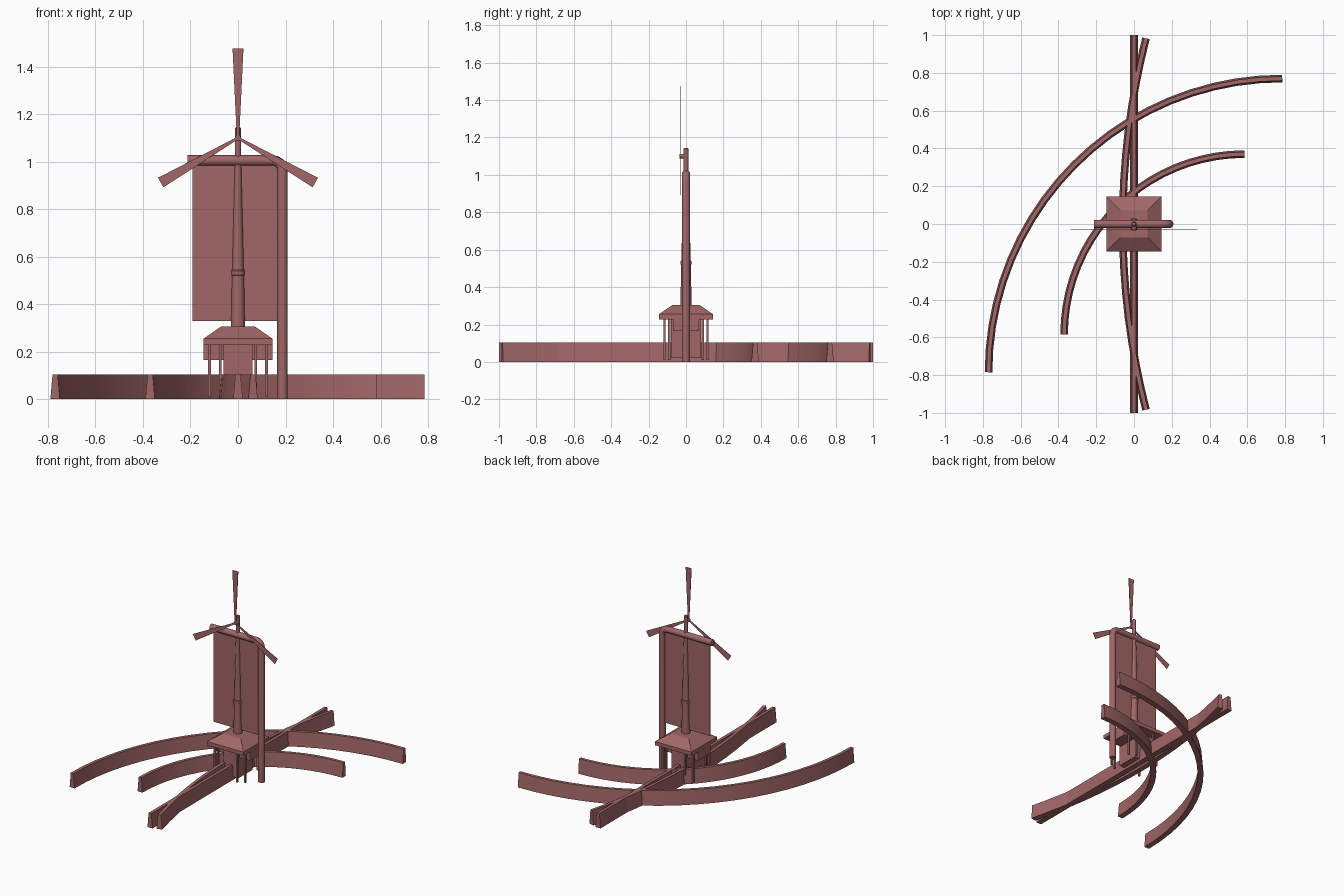
import bpy, bmesh
from math import sin, cos, pi, radians, atan2
from mathutils import Matrix, Vector

if "Cube" in bpy.data.objects:
    bpy.data.objects.remove(bpy.data.objects["Cube"])

mat = bpy.data.materials.new("dusty red")
mat.use_nodes = True
COLOR = (0.36, 0.135, 0.135, 1)
mat.diffuse_color = COLOR
mat.node_tree.nodes["Principled BSDF"].inputs["Base Color"].default_value = COLOR


def finish(name, bm, smooth=False):
    bmesh.ops.recalc_face_normals(bm, faces=bm.faces)
    mesh = bpy.data.meshes.new(name)
    bm.to_mesh(mesh)
    bm.free()
    mesh.materials.append(mat)
    ob = bpy.data.objects.new(name, mesh)
    bpy.context.collection.objects.link(ob)
    if smooth:
        for o in bpy.context.selected_objects:
            o.select_set(False)
        ob.select_set(True)
        bpy.context.view_layer.objects.active = ob
        bpy.ops.object.shade_smooth_by_angle(angle=radians(35))
    return ob


def box(name, lo, hi):
    bm = bmesh.new()
    bmesh.ops.create_cube(bm, size=1)
    for v in bm.verts:
        v.co = Vector([(a + b) / 2 + c * (b - a) for a, b, c in zip(lo, hi, v.co)])
    return finish(name, bm)


def loft(name, rings, smooth=False):
    """Skin a list of equal closed rings and cap both ends."""
    bm = bmesh.new()
    rows = [[bm.verts.new(p) for p in ring] for ring in rings]
    n = len(rows[0])
    for a, b in zip(rows, rows[1:]):
        for i in range(n):
            bm.faces.new((a[i], a[(i + 1) % n], b[(i + 1) % n], b[i]))
    bm.faces.new(rows[0])
    bm.faces.new(rows[-1])
    return finish(name, bm, smooth)


def lathe(name, profile, sides=16):
    return loft(name, [[(r * cos(2 * pi * i / sides), r * sin(2 * pi * i / sides), z)
                        for i in range(sides)] for r, z in profile], True)


def arc(cx, cy, r, start, end, steps):
    angles = [radians(start + (end - start) * i / steps) for i in range(steps + 1)]
    return [Vector((cx + r * cos(a), cy + r * sin(a), 0)) for a in angles]


def wall(name, path):
    """Sweep a tapered wall section along a ground path."""
    rings = []
    for i, p in enumerate(path):
        t = (path[min(i + 1, len(path) - 1)] - path[max(i - 1, 0)]).normalized()
        side = Vector((-t.y, t.x, 0))
        rings.append([p + side * w + Vector((0, 0, z))
                      for w, z in ((-0.02, 0), (0.02, 0), (0.011, 0.104), (-0.011, 0.104))])
    loft(name, rings, True)


# Ground walls
wall("straight_wall", [Vector((0, -1, 0)), Vector((0, 1, 0))])
wall("shallow_curved_wall", arc(3.92, 0, 3.98, 165.7, 194.3, 16))
wall("large_arc_wall", arc(0.785, -0.785, 1.555, 90, 180, 20))
wall("small_arc_wall", arc(0.585, -0.585, 0.955, 90, 180, 20))

# Hut with hipped roof
box("hut_core", (-0.06, -0.08, 0.02), (0.06, 0.08, 0.23))
box("hut_cross_beam", (-0.145, -0.07, 0.165), (0.145, 0.07, 0.228))


def square(h, z):
    return [(-h, -h, z), (h, -h, z), (h, h, z), (-h, h, z)]


loft("hut_roof", [square(0.145, 0.228), square(0.145, 0.255), square(0.072, 0.305)])
for sx, side in ((-1, "right"), (1, "left")):
    for sy, end in ((-1, "front"), (1, "back")):
        for k, (x, y) in enumerate(((0.12, 0.09), (0.075, 0.115))):
            x, y = x * sx, y * sy
            box(f"hut_post_{end}_{side}_{k + 1}",
                (x - 0.006, y - 0.006, 0.01), (x + 0.006, y + 0.006, 0.23))

# Tapered mast with collar
lathe("mast", [(0.03, 0.29), (0.026, 0.52), (0.029, 0.522), (0.029, 0.54),
               (0.025, 0.543), (0.013, 1.03), (0.013, 1.14), (0.009, 1.145)])

# Bent pipe carrying the banner
path = [Vector((0.187, 0, 0)), Vector((0.187, 0, 0.965))]
path += [Vector((0.147 + 0.04 * cos(a), 0, 0.965 + 0.04 * sin(a)))
         for a in (pi / 8, pi / 4, 3 * pi / 8, pi / 2)]
path.append(Vector((-0.213, 0, 1.005)))
rings = []
for i, p in enumerate(path):
    t = (path[min(i + 1, len(path) - 1)] - path[max(i - 1, 0)]).normalized()
    if i < 2:
        t = Vector((0, 0, 1))
    if i >= len(path) - 2:
        t = Vector((-1, 0, 0))
    normal = Vector((t.z, 0, -t.x))
    rings.append([p + 0.022 * (normal * cos(pi * k / 8) + Vector((0, sin(pi * k / 8), 0)))
                  for k in range(16)])
loft("banner_pipe", rings, True)
box("banner", (-0.192, -0.003, 0.33), (0.185, 0.003, 1.0))

# Rotor hub and three flat blades
bm = bmesh.new()
bmesh.ops.create_cone(bm, cap_ends=True, segments=16, radius1=0.012, radius2=0.012, depth=0.04,
                      matrix=Matrix.Translation((0, -0.015, 1.1)) @ Matrix.Rotation(pi / 2, 4, "X"))
finish("rotor_hub", bm, True)
for n in range(3):
    turn = Matrix.Translation((0, 0, 1.1)) @ Matrix.Rotation(n * 2 * pi / 3, 4, "Y")
    loft(f"rotor_blade_{n + 1}", [[turn @ Vector((w * s, -0.03 + d, z))
         for s, d in ((-1, -0.0015), (1, -0.0015), (1, 0.0015), (-1, 0.0015))]
        for w, z in ((0.005, 0), (0.023, 0.376))])
